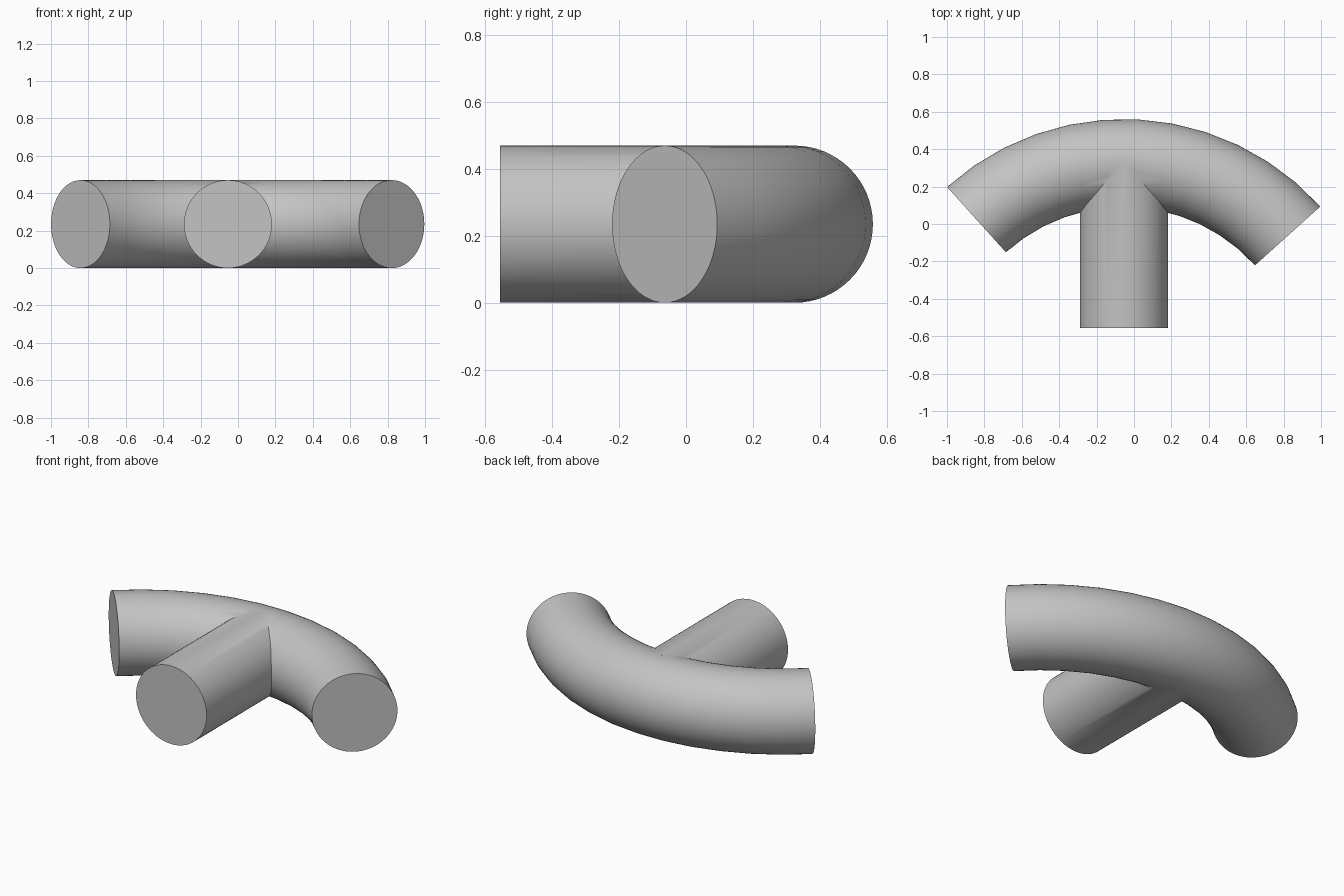
import bpy, bmesh
from math import sin, cos, pi, radians
from mathutils import Vector

cube = bpy.data.objects.get("Cube")
if cube:
    bpy.data.objects.remove(cube, do_unlink=True)

RADIUS, SIDES = 0.235, 64
BEND_RADIUS, BEND_STEPS = 1.178, 12
CENTRE = Vector((-0.054, -0.852, RADIUS))

grey = bpy.data.materials.new("plain grey")
grey.use_nodes = True
colour = (0.55, 0.55, 0.55, 1)
grey.diffuse_color = colour
grey.node_tree.nodes["Principled BSDF"].inputs["Base Color"].default_value = colour


def pipe(name, stations):
    """Capped round pipe through (centre, sideways direction) stations."""
    bm = bmesh.new()
    rings = []
    for centre, side in stations:
        ring = []
        for i in range(SIDES):
            a = 2 * pi * i / SIDES
            offset = side * cos(a) + Vector((0, 0, sin(a)))
            ring.append(bm.verts.new(centre + offset * RADIUS))
        rings.append(ring)
    for a, b in zip(rings, rings[1:]):
        for i in range(SIDES):
            j = (i + 1) % SIDES
            bm.faces.new((a[i], a[j], b[j], b[i]))
    bm.faces.new(rings[0])
    bm.faces.new(rings[-1])
    bmesh.ops.recalc_face_normals(bm, faces=bm.faces)
    mesh = bpy.data.meshes.new(name)
    bm.to_mesh(mesh)
    bm.free()
    mesh.materials.append(grey)
    obj = bpy.data.objects.new(name, mesh)
    bpy.context.collection.objects.link(obj)
    return obj


# Quarter-circle bend, turned slightly off symmetry
bend = []
for k in range(BEND_STEPS + 1):
    angle = radians(42 + 90 * k / BEND_STEPS)
    out = Vector((cos(angle), sin(angle), 0))
    bend.append((CENTRE + out * BEND_RADIUS, out))
fitting = pipe("bent_pipe_with_branch", bend)

# Straight branch running forward from the middle of the bend
across = Vector((1, 0, 0))
branch = pipe("straight_branch", [(Vector((CENTRE.x, y, RADIUS)), across)
                                  for y in (-0.557, 0.31)])

# Join both pipes into one skin
union = fitting.modifiers.new("join", 'BOOLEAN')
union.operation, union.solver, union.object = 'UNION', 'EXACT', branch
bpy.ops.object.select_all(action='DESELECT')
fitting.select_set(True)
bpy.context.view_layer.objects.active = fitting
bpy.ops.object.modifier_apply(modifier=union.name)
bpy.data.objects.remove(branch, do_unlink=True)
bpy.ops.object.shade_smooth_by_angle(angle=radians(30))
